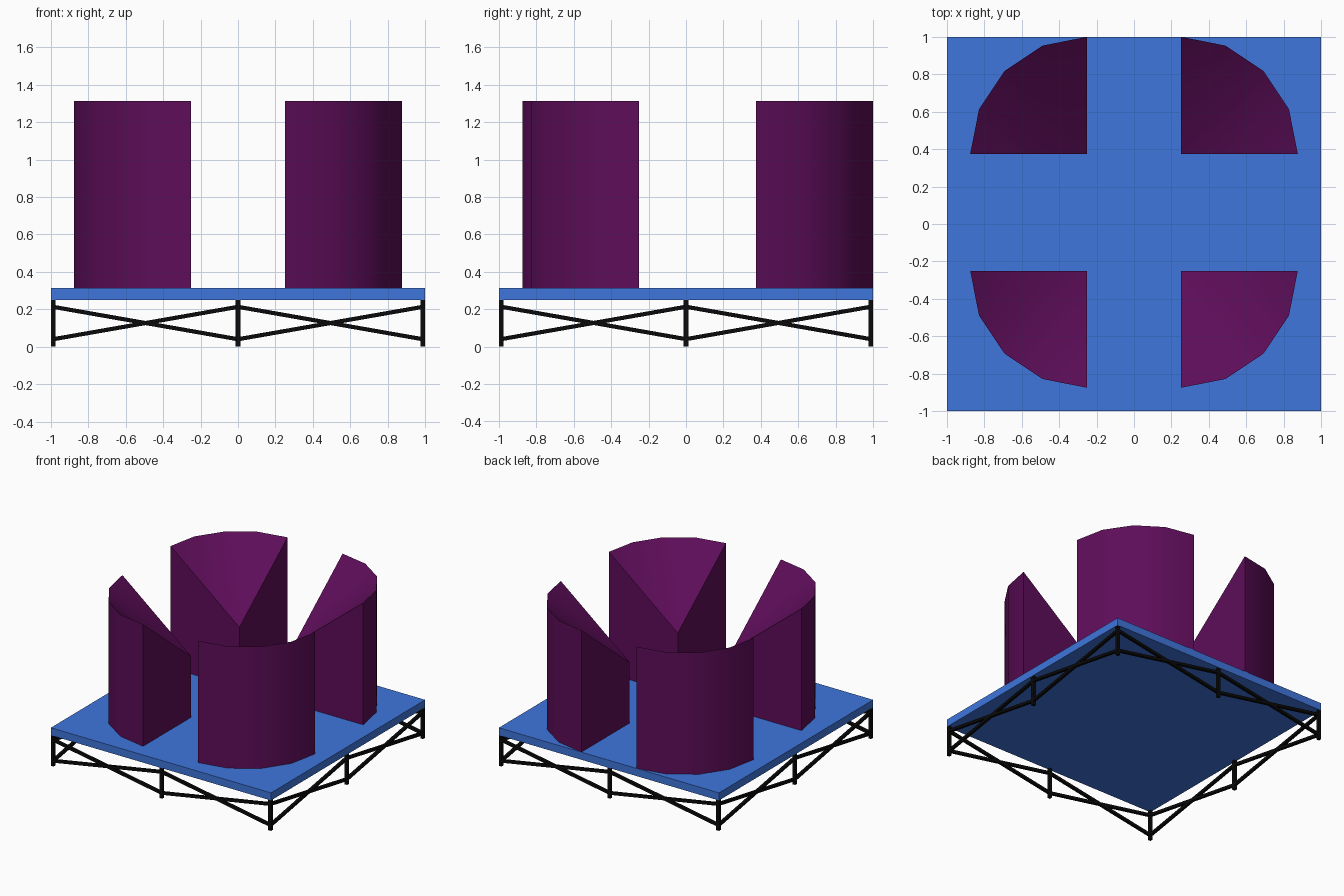
import bpy, bmesh
from math import cos, sin, pi
from mathutils import Vector

if "Cube" in bpy.data.objects:
    bpy.data.objects.remove(bpy.data.objects["Cube"])


def material(name, color):
    m = bpy.data.materials.new(name)
    m.diffuse_color = (*color, 1)
    m.use_nodes = True
    m.node_tree.nodes["Principled BSDF"].inputs["Base Color"].default_value = m.diffuse_color
    return m


BLUE = material("blue", (0.05, 0.18, 0.72))
PURPLE = material("purple", (0.11, 0.004, 0.10))
BLACK = material("black", (0.003, 0.003, 0.003))


def add_object(name, bm, mat):
    bmesh.ops.recalc_face_normals(bm, faces=bm.faces)
    mesh = bpy.data.meshes.new(name)
    bm.to_mesh(mesh)
    bm.free()
    mesh.materials.append(mat)
    ob = bpy.data.objects.new(name, mesh)
    bpy.context.collection.objects.link(ob)
    return ob


def box(name, center, size, mat, direction=None):
    bm = bmesh.new()
    bmesh.ops.create_cube(bm, size=1)
    bmesh.ops.scale(bm, vec=size, verts=bm.verts)
    ob = add_object(name, bm, mat)
    ob.location = center
    if direction is not None:
        ob.rotation_euler = direction.to_track_quat('X', 'Z').to_euler()
    return ob


def bar(name, a, b, width):
    a, b = Vector(a), Vector(b)
    return box(name, (a + b) / 2, ((b - a).length, width, width), BLACK, b - a)


# Platform deck
DECK, TOP = 0.25, 0.3125
box("platform", (0, 0, (DECK + TOP) / 2), (2, 2, TOP - DECK), BLUE)

# Legs at the corners and edge midpoints
E = 0.9875
for x in (-E, 0, E):
    for y in (-E, 0, E):
        if x or y:
            box("leg", (x, y, DECK / 2), (0.025, 0.025, DECK), BLACK)

# Crossed braces along all four sides
LO, HI = 0.04, 0.213
for side in (-E, E):
    for end in (-E, E):
        for z0, z1 in ((LO, HI), (HI, LO)):
            bar("brace_x", (end, side, z0), (0, side, z1), 0.022)
            bar("brace_y", (side, end, z0), (side, 0, z1), 0.022)


# Quarter-round blocks, tops sloping down to the inner corner
def quarter_block(name, sx, sy, cy, radius=0.625, segments=4):
    bm = bmesh.new()
    c = Vector((0.25 * sx, cy, 0))
    outline = [c] + [c + Vector((sx * radius * cos(a), sy * radius * sin(a), 0))
                     for a in (i * pi / 2 / segments for i in range(segments + 1))]
    low = [bm.verts.new((p.x, p.y, TOP)) for p in outline]
    high = [bm.verts.new((p.x, p.y, TOP + (1 if i else 0.5)))
            for i, p in enumerate(outline)]
    n = len(outline)
    bm.faces.new(low)
    for i in range(n):
        j = (i + 1) % n
        bm.faces.new((low[i], low[j], high[j], high[i]))
    for i in range(1, n - 1):
        bm.faces.new((high[0], high[i], high[i + 1]))
    ob = add_object(name, bm, PURPLE)
    bpy.ops.object.select_all(action='DESELECT')
    ob.select_set(True)
    bpy.context.view_layer.objects.active = ob
    bpy.ops.object.shade_smooth_by_angle(angle=pi / 6)


for sx, side in ((-1, "left"), (1, "right")):
    quarter_block("front_block_" + side, sx, -1, -0.25)
    quarter_block("back_block_" + side, sx, 1, 0.375)
